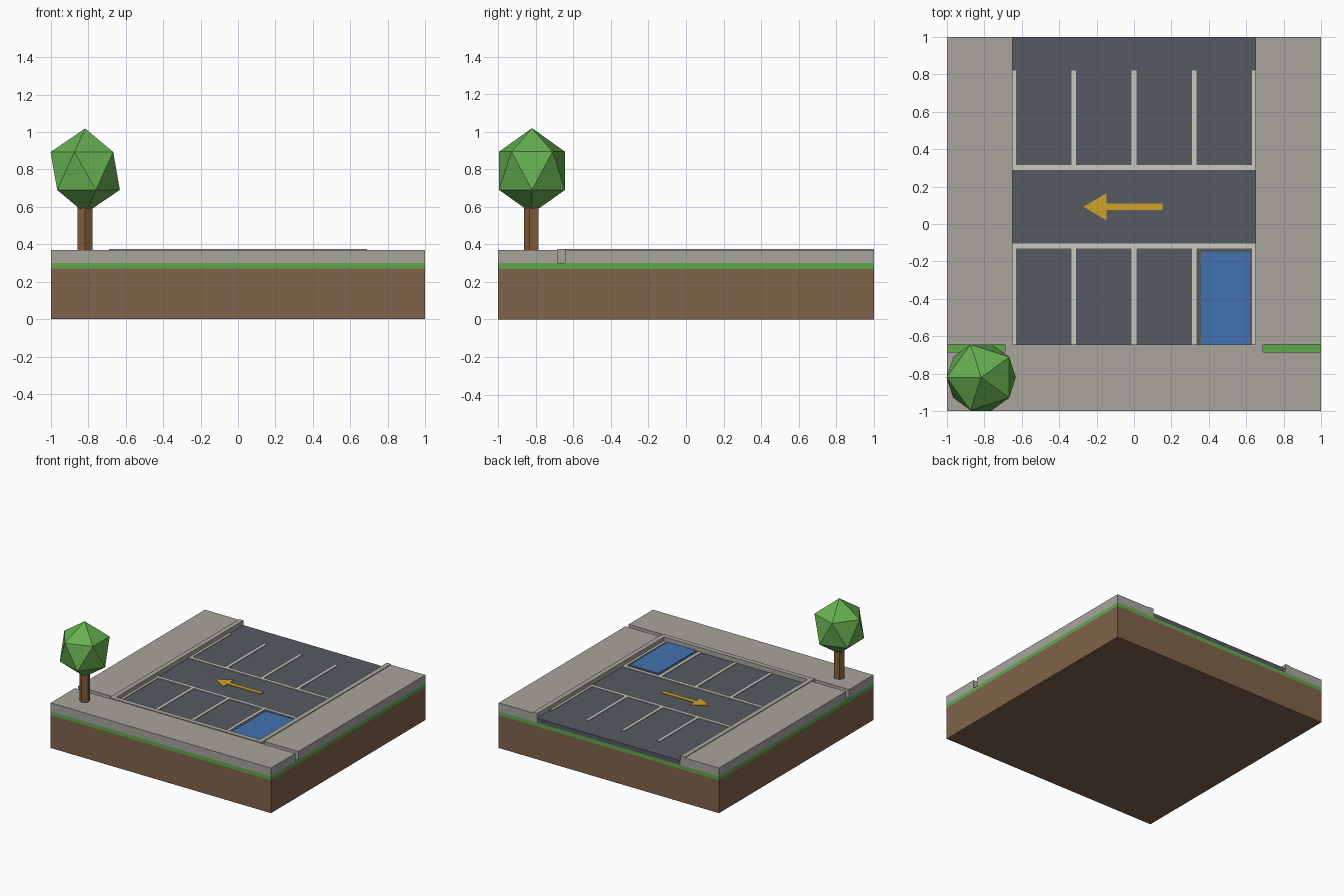
import bpy, bmesh, math
from mathutils import Matrix

if "Cube" in bpy.data.objects:
    bpy.data.objects.remove(bpy.data.objects["Cube"])


def material(name, hex_code):
    rgb = [int(hex_code[i:i + 2], 16) / 255 for i in (0, 2, 4)]
    m = bpy.data.materials.new(name)
    m.diffuse_color = [((c + 0.055) / 1.055) ** 2.4 for c in rgb] + [1]
    m.use_nodes = True
    m.node_tree.nodes["Principled BSDF"].inputs["Base Color"].default_value = m.diffuse_color
    return m


DIRT = material("dirt", "80634A")
GRASS = material("grass", "61A84E")
CONCRETE = material("concrete", "A8A59C")
ASPHALT = material("asphalt", "565B62")
WHITE = material("line_paint", "CBC8BE")
BLUE = material("blue_paint", "4172B0")
YELLOW = material("yellow_paint", "CFA22A")
BARK = material("bark", "87603B")
LEAF = material("leaf", "66B051")


def finish(name, bm, mat):
    bmesh.ops.recalc_face_normals(bm, faces=bm.faces)
    mesh = bpy.data.meshes.new(name)
    bm.to_mesh(mesh)
    bm.free()
    mesh.materials.append(mat)
    ob = bpy.data.objects.new(name, mesh)
    bpy.context.collection.objects.link(ob)
    return ob


def prism(name, outline, z0, z1, mat):
    """Extrude a flat outline from z0 to z1."""
    bm = bmesh.new()
    face = bm.faces.new([bm.verts.new((x, y, z0)) for x, y in outline])
    top = bmesh.ops.extrude_face_region(bm, geom=[face])["geom"]
    verts = [v for v in top if isinstance(v, bmesh.types.BMVert)]
    bmesh.ops.translate(bm, verts=verts, vec=(0, 0, z1 - z0))
    return finish(name, bm, mat)


def box(name, x0, x1, y0, y1, z0, z1, mat):
    return prism(name, [(x0, y0), (x1, y0), (x1, y1), (x0, y1)], z0, z1, mat)


# Ground layers
box("dirt_block", -1, 1, -1, 1, 0, 0.27, DIRT)
box("grass_layer", -1, 1, -1, 1, 0.27, 0.30, GRASS)

# Pavements, with grass gaps left beside the front kerb
box("front_pavement", -1, 1, -1, -0.685, 0.30, 0.37, CONCRETE)
box("left_pavement", -1, -0.69, -0.645, 1, 0.30, 0.37, CONCRETE)
box("right_pavement", 0.69, 1, -0.645, 1, 0.30, 0.37, CONCRETE)

# Kerbs around three sides of the car park
box("front_kerb", -0.69, 0.69, -0.685, -0.645, 0.30, 0.376, CONCRETE)
box("left_kerb", -0.69, -0.65, -0.645, 1, 0.30, 0.376, CONCRETE)
box("right_kerb", 0.65, 0.69, -0.645, 1, 0.30, 0.376, CONCRETE)

# Asphalt surface and painted markings
TOP = 0.337
PAINT = TOP + 0.006
box("asphalt", -0.65, 0.65, -0.645, 1, 0.30, TOP, ASPHALT)
box("back_row_line", -0.65, 0.65, 0.288, 0.315, TOP, PAINT, WHITE)
box("front_row_line", -0.65, 0.65, -0.13, -0.103, TOP, PAINT, WHITE)
for i in range(-2, 3):
    x0 = max(i * 0.322 - 0.013, -0.65)
    x1 = min(i * 0.322 + 0.013, 0.65)
    box("back_bay_line", x0, x1, 0.315, 0.82, TOP, PAINT, WHITE)
    box("front_bay_line", x0, x1, -0.645, -0.13, TOP, PAINT, WHITE)
box("blue_bay", 0.358, 0.62, -0.645, -0.152, TOP, PAINT, BLUE)
prism("direction_arrow",
      [(-0.27, 0.092), (-0.148, 0.02), (-0.148, 0.074), (0.153, 0.074),
       (0.153, 0.11), (-0.148, 0.11), (-0.148, 0.165)], TOP, PAINT, YELLOW)

# Tree: five-sided trunk and faceted crown
TX, TY = -0.817, -0.82
ring = [math.radians(-90 + 72 * i) for i in range(5)]
prism("tree_trunk", [(TX + 0.042 * math.cos(a), TY + 0.042 * math.sin(a)) for a in ring],
      0.37, 0.61, BARK)
crown = bmesh.new()
bmesh.ops.create_icosphere(
    crown, subdivisions=1, radius=1,
    matrix=Matrix.Translation((TX, TY, 0.792)) @ Matrix.Diagonal((0.207, 0.207, 0.227, 1))
    @ Matrix.Rotation(math.pi, 4, 'Z'))
finish("tree_crown", crown, LEAF)
